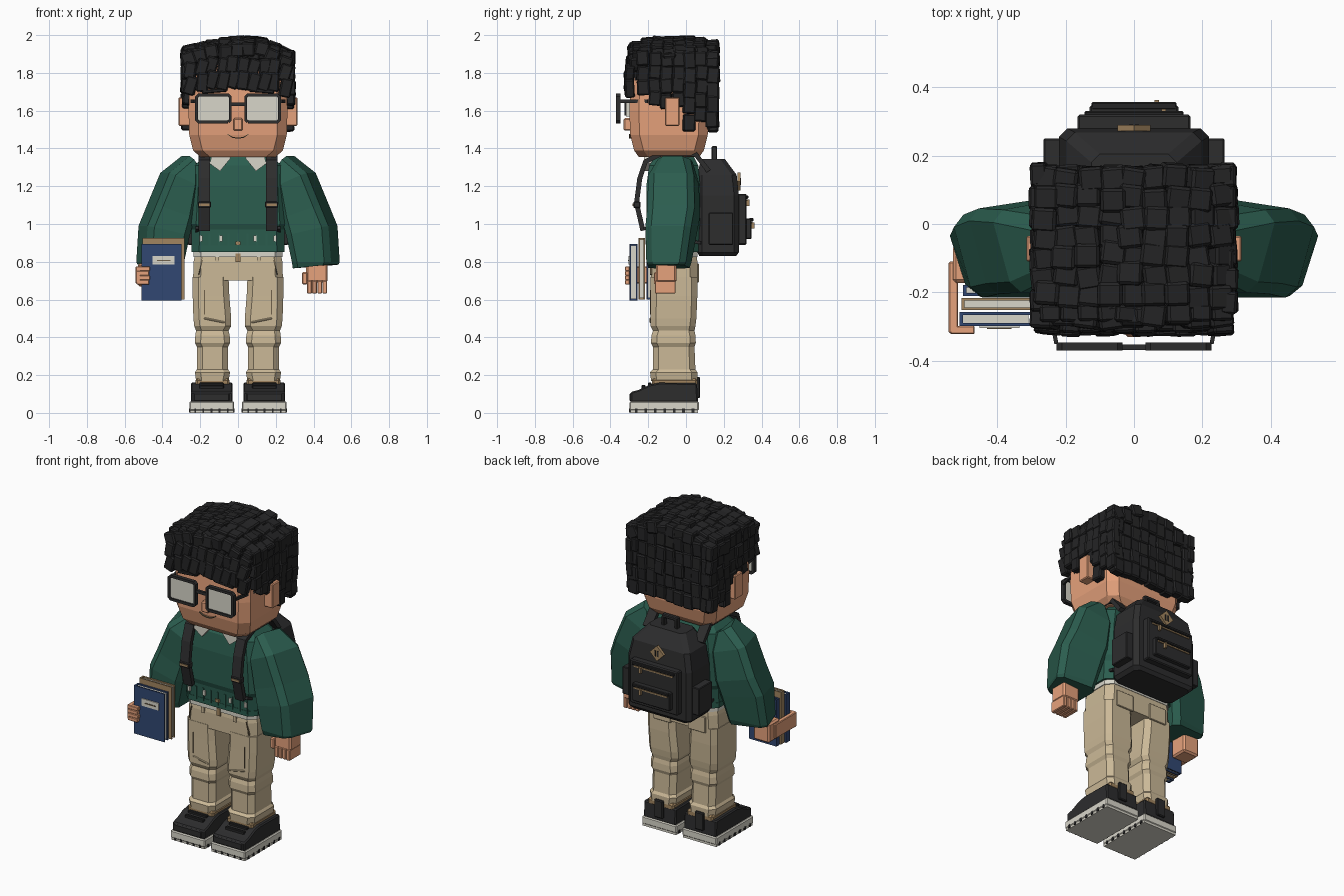
import bpy, bmesh, math, random
from mathutils import Matrix, Euler

random.seed(4)

def material(name, rgb):
    m = bpy.data.materials.new(name)
    m.diffuse_color = (*rgb, 1)
    return m

HAIR = material("hair black", (0.018, 0.018, 0.019))
BLACK = material("black cloth", (0.026, 0.026, 0.027))
SKIN = material("skin", (0.79, 0.36, 0.20))
GREEN = material("green wool", (0.024, 0.109, 0.077))
PANTS = material("khaki", (0.60, 0.485, 0.31))
WHITE = material("off white", (0.69, 0.67, 0.59))
BLUE = material("book blue", (0.031, 0.064, 0.17))
TAN = material("tan brown", (0.36, 0.235, 0.115))
SEAM = material("dark seam", (0.16, 0.12, 0.07))

def finish(name, bm, mat, bevel=0.0):
    bmesh.ops.recalc_face_normals(bm, faces=bm.faces)
    me = bpy.data.meshes.new(name)
    bm.to_mesh(me)
    bm.free()
    me.materials.append(mat)
    ob = bpy.data.objects.new(name, me)
    bpy.context.collection.objects.link(ob)
    if bevel:
        b = ob.modifiers.new("bevel", 'BEVEL')
        b.width, b.segments = bevel, 1
    return ob

def add_block(bm, c, size, rot=(0, 0, 0)):
    m = Matrix.Translation(c) @ Euler(rot).to_matrix().to_4x4() @ Matrix.Diagonal((*size, 1))
    bmesh.ops.create_cube(bm, size=1, matrix=m)

def box(name, x0, x1, y0, y1, z0, z1, mat, bevel=0.0, rot=(0, 0, 0)):
    bm = bmesh.new()
    add_block(bm, ((x0+x1)/2, (y0+y1)/2, (z0+z1)/2), (abs(x1-x0), y1-y0, z1-z0), rot)
    return finish(name, bm, mat, bevel)

def loft(name, rings, mat, s=1, c=0.04, skew=(0, 0)):
    """Rings are (inner x, inner z, outer x, outer z, front y, back y) with chamfered corners.
    Skew pulls the outer front corner inward and the outer back corner forward."""
    bm = bmesh.new()
    loops = []
    for xi, zi, xo, zo, y0, y1 in rings:
        u, v = c / (xo - xi), c / (y1 - y0)
        pts = [(u, 0), (1-u, 0), (1, v), (1, 1-v), (1-u, 1), (u, 1), (0, 1-v), (0, v)]
        loops.append([bm.verts.new((s*(xi + (xo-xi)*a - skew[0]*a*(1-b)),
                                    y0 + (y1-y0)*b - skew[1]*a*b, zi + (zo-zi)*a)) for a, b in pts])
    for A, B in zip(loops, loops[1:]):
        for i in range(8):
            j = (i+1) % 8
            bm.faces.new((A[i], A[j], B[j], B[i]))
    bm.faces.new(loops[0])
    bm.faces.new(loops[-1])
    return finish(name, bm, mat)

def level(z, hx, y0, y1):
    return (-hx, z, hx, z, y0, y1)

def prism(name, pts, a, b, mat, axis='x', bevel=0.0):
    """Extrude a yz outline along x, or an xz outline along y."""
    put = (lambda p, t: (t, p[0], p[1])) if axis == 'x' else (lambda p, t: (p[0], t, p[1]))
    bm = bmesh.new()
    A, B = [[bm.verts.new(put(p, t)) for p in pts] for t in (a, b)]
    bm.faces.new(A)
    bm.faces.new(B)
    for i in range(len(pts)):
        j = (i+1) % len(pts)
        bm.faces.new((A[i], A[j], B[j], B[i]))
    return finish(name, bm, mat, bevel)

def ribbon(name, pts, w0, w1, thick, mat, axis='x'):
    """Band following a path, thickened to both sides."""
    put = (lambda p, t: (t, p[0], p[1])) if axis == 'x' else (lambda p, t: (p[0], t, p[1]))
    bm = bmesh.new()
    rows = [(bm.verts.new(put(p, w0)), bm.verts.new(put(p, w1))) for p in pts]
    for (a, b), (c, d) in zip(rows, rows[1:]):
        bm.faces.new((a, b, d, c))
    ob = finish(name, bm, mat)
    m = ob.modifiers.new("thickness", 'SOLIDIFY')
    m.thickness, m.offset = thick, 0
    return ob

# Head, neck and face
loft("head", [level(1.355, .20, -.25, .07), level(1.39, .238, -.275, .095), level(1.47, .258, -.295, .115),
              level(1.6, .262, -.30, .12), level(1.85, .25, -.29, .11)], SKIN, c=.05)
box("neck", -.1, .1, -.16, .02, 1.3, 1.37, SKIN)
box("nose", -.025, .025, -.33, -.29, 1.495, 1.56, SKIN, .006)
ribbon("mouth", [(-.055, 1.475), (-.03, 1.459), (0, 1.454), (.03, 1.459), (.055, 1.475)], -.302, -.285, .005, SEAM, 'y')
for s in (1, -1):
    box("ear", s*.25, s*.315, -.11, -.035, 1.52, 1.67, SKIN, .005)
    box("eye", s*.09, s*.17, -.318, -.295, 1.57, 1.645, WHITE)
    box("pupil", s*.11, s*.145, -.325, -.31, 1.575, 1.64, HAIR)
    box("eyebrow", s*.06, s*.19, -.325, -.29, 1.695, 1.715, HAIR, .004, (0, s*.08, 0))
    # Glasses: lens inside an octagonal rim
    box("lens", s*.045, s*.215, -.362, -.354, 1.545, 1.68, WHITE)
    rim = [(.052, 1.54), (.208, 1.54), (.219, 1.551), (.219, 1.672), (.208, 1.683), (.052, 1.683),
           (.041, 1.672), (.041, 1.551), (.052, 1.54)]
    ribbon("glasses_rim", [(s*x, z) for x, z in rim], -.37, -.346, .017, BLACK, 'y')
    box("glasses_temple", s*.236, s*.248, -.352, -.20, 1.64, 1.658, BLACK, 0, (0, 0, -s*.2))
box("glasses_bridge", -.042, .042, -.368, -.352, 1.625, 1.643, BLACK)

# Hair: solid core covered in jittered tiles
def crown(x, y):
    d = x - .04
    z = 1.99 - (1.5 if d > 0 else .55) * d*d
    return z - max(0, -y - .2) * .4 - max(0, y - .08) * .3

def jit(a):
    return random.uniform(-a, a)

loft("hair_core", [level(1.72, .265, -.27, .14), level(1.85, .265, -.28, .14), level(1.91, .2, -.2, .11)], HAIR)
box("hair_back_core", -.25, .25, .08, .14, 1.54, 1.8, HAIR)
bm = bmesh.new()
for i in range(9):
    for j in range(8):
        x, y = -.256 + i*.063 + jit(.008), -.265 + j*.057 + jit(.008)
        slope = (crown(x+.02, y) - crown(x-.02, y)) / .04
        add_block(bm, (x, y, crown(x, y) - .038 + jit(.009)), (.073, .07, .075),
                  (jit(.12), -math.atan(slope)*.8 + jit(.1), jit(.16)))
finish("hair_top_tiles", bm, HAIR, .008)

bm = bmesh.new()
for s in (1, -1):
    for i in range(7):
        y = -.225 + i*.061
        low = (1.69, 1.63, 1.62, 1.62, 1.5, 1.55, 1.51)[i]
        n = round((1.91 - low) / .075)
        for k in range(n):
            h = (1.91 - low) / n
            add_block(bm, (s*(.275 + jit(.006)), y + jit(.005), low + (k+.5)*h + jit(.006)),
                      (.048, .066, h*1.1), (jit(.1), jit(.1), jit(.08)))
finish("hair_side_tiles", bm, HAIR, .007)

bm = bmesh.new()
for i in range(9):
    x = -.25 + i*.0625
    for k in range(5):
        add_block(bm, (x + jit(.006), .14 + jit(.006), 1.54 + k*.083 + jit(.01)),
                  (.068, .056, .092), (jit(.07), jit(.08), jit(.08)))
finish("hair_back_tiles", bm, HAIR, .008)

bm = bmesh.new()
for i in range(10):
    x = -.247 + i*.055
    low = 1.71 + jit(.012) - (.03 if abs(x) > .22 else 0)
    for k, (h, y) in enumerate(((.1, -.300), (.09, -.294), (.08, -.262))):
        add_block(bm, (x + jit(.006), y + jit(.005), low + .05 + k*.078), (.062, .05, h),
                  (jit(.08), .18 + jit(.14), jit(.1)))
finish("hair_fringe_tiles", bm, HAIR, .007)

# Sweater, collar and hem
loft("sweater_body", [level(.865, .245, -.195, .065), level(.97, .245, -.20, .07), level(1.0, .262, -.21, .075),
                      level(1.2, .25, -.21, .075), level(1.31, .23, -.195, .065), level(1.36, .18, -.16, .04)], GREEN)
loft("sweater_hem", [level(.852, .247, -.198, .067), level(.885, .247, -.198, .067)], GREEN)
loft("shirt_hem", [level(.825, .235, -.19, .062), level(.86, .235, -.19, .062)], WHITE)
for i in range(9):
    x = -.2 + i*.05
    box("sweater_rib", x-.005, x+.005, -.202, -.19, .87, .95, GREEN)
for x in (-.195, -.09, .09, .195):
    box("hem_tab", x-.008, x+.008, -.209, -.19, .908, .938, WHITE)
box("hem_button", -.012, .012, -.209, -.19, .89, .908, TAN)
for s in (1, -1):
    prism("collar", [(s*.035, 1.353), (s*.14, 1.358), (s*.15, 1.32), (s*.095, 1.28)], -.222, -.15, WHITE, 'y')
    # Sleeves
    loft("sleeve", [(.21, 1.31, .31, 1.36, -.15, .05), (.20, 1.2, .42, 1.27, -.20, .075),
                    (.23, 1.03, .49, 1.10, -.205, .08), (.255, .94, .535, .99, -.215, .062),
                    (.285, .80, .548, .80, -.21, .035), (.29, .765, .543, .785, -.20, .025)],
         GREEN, s, .036, (.065, .04))
    # Backpack straps with buckles
    ribbon("shoulder_strap", [(.12, 1.28), (.05, 1.37), (-.13, 1.372), (-.215, 1.33), (-.245, 1.24), (-.262, 1.11),
                              (-.228, .965)], s*.148, s*.208, .026, BLACK)
    box("strap_buckle", s*.143, s*.213, -.278, -.24, 1.085, 1.12, BLACK, .005)
    box("buckle_bar", s*.15, s*.206, -.282, -.27, 1.096, 1.108, TAN)

# Hanging hand
box("hand", .36, .475, -.16, -.05, .69, .79, SKIN, .01)
for i in range(4):
    box("finger", .366+i*.027, .391+i*.027, -.165, -.055, .632, .70, SKIN, .004)
box("thumb", .338, .368, -.17, -.12, .68, .745, SKIN, .006)

# Hand holding the books
box("holding_palm", -.53, -.42, -.172, -.06, .67, .79, SKIN, .01)
box("holding_side", -.542, -.514, -.32, -.11, .685, .775, SKIN, .004)
for i in range(4):
    box("holding_finger", -.537, -.47+.004*(i % 2), -.322, -.298, .68+i*.024, .703+i*.024, SKIN, .003)

def book(x0, x1, y0, y1, z0, z1, mat):
    box("book_pages", x0+.008, x1-.008, y0+.004, y1-.004, z0+.008, z1-.008, WHITE)
    box("book_cover", x0, x1, y0, y0+.008, z0, z1, mat)
    box("book_cover", x0, x1, y1-.008, y1, z0, z1, mat)
    box("book_spine", x0, x0+.01, y0, y1, z0, z1, mat)

book(-.51, -.30, -.298, -.258, .595, .895, BLUE)
book(-.505, -.282, -.252, -.216, .6, .925, TAN)
book(-.50, -.31, -.21, -.178, .6, .89, BLUE)
box("book_label", -.452, -.335, -.304, -.297, .785, .83, WHITE)
box("label_line", -.43, -.358, -.307, -.303, .803, .809, SEAM)

# Trousers
loft("trouser_hips", [level(.70, .238, -.185, .06), level(.80, .235, -.185, .06), level(.835, .228, -.18, .058)], PANTS)
for s in (1, -1):
    prof = [(.17, .05, .222, -.185, .06), (.215, .042, .228, -.19, .06), (.23, .052, .218, -.175, .05),
            (.35, .052, .218, -.175, .045), (.37, .042, .228, -.185, .052), (.41, .044, .226, -.183, .05),
            (.435, .05, .222, -.175, .045), (.46, .036, .232, -.188, .05), (.5, .036, .236, -.188, .055),
            (.62, .046, .24, -.187, .06), (.72, .05, .24, -.187, .06)]
    loft("trouser_leg", [(xi, z, xo, z, y0, y1) for z, xi, xo, y0, y1 in prof], PANTS, s, .03)
    box("leg_crease", s*.176, s*.18, -.191, -.18, .52, .65, SEAM)
    box("pocket_slit", s*.196, s*.2, -.191, -.18, .73, .81, SEAM, 0, (0, s*-.25, 0))
    box("knee_fold", s*.07, s*.18, -.192, -.18, .485, .495, PANTS, .003, (0, s*-.2, 0))
    box("back_pocket", s*.06, s*.18, .055, .068, .69, .79, PANTS, .003)
    box("belt_loop", s*.10, s*.12, -.192, -.17, .79, .825, PANTS)
    box("ankle_cuff", s*.045, s*.225, -.18, .06, .14, .182, TAN, .01)
    # Shoes
    box("shoe_sole", s*.02, s*.258, -.30, .068, .012, .06, WHITE, .006)
    box("sole_base", s*.024, s*.254, -.295, .064, 0, .02, WHITE)
    prism("shoe_upper", [(-.293, .055), (-.293, .11), (-.25, .122), (-.19, .15), (-.14, .16), (.058, .157), (.064, .055)],
          s*.028, s*.25, BLACK, 'x', .007)
    box("shoe_toe_cap", s*.045, s*.235, -.298, -.25, .06, .105, BLACK, .006)
    for i in range(3):
        box("shoe_lace", s*.075, s*.205, -.235+i*.033, -.215+i*.033, .125+i*.013, .147+i*.013, HAIR, .004)
    box("heel_tab", s*.11, s*.17, .05, .075, .08, .19, BLACK, .005)
    for i in range(7):
        y = -.27 + i*.05
        for x in (.0185, .2505):
            box("tread_notch", s*x, s*(x+.009), y, y+.014, .003, .024, BLACK)
    for i in range(5):
        box("toe_notch", s*(.05+i*.043), s*(.059+i*.043), -.301, -.292, .003, .022, BLACK)
box("trouser_fly", -.012, .012, -.193, -.18, .80, .845, TAN)

# Backpack
loft("backpack_body", [level(.83, .20, .07, .265), level(.85, .22, .06, .28), level(1.15, .22, .06, .28),
                       level(1.26, .198, .06, .268), level(1.345, .125, .08, .205)], BLACK, c=.025)
box("front_pocket", -.165, .165, .27, .32, .89, 1.16, BLACK, .006)
box("small_pocket", -.13, .13, .31, .347, .92, 1.03, BLACK, .005)
for name, hx, y, z in (("upper_zip", .135, .322, 1.125), ("lower_zip", .115, .349, 1.005)):
    box(name+"_flap", -hx-.01, hx+.01, y-.015, y+.008, z+.008, z+.026, HAIR, .004)
    box(name, -hx, hx, y-.01, y+.004, z-.003, z+.005, TAN)
    box(name+"_pull", hx-.055, hx-.042, y-.005, y+.014, z-.03, z+.004, TAN)
box("emblem", -.034, .034, .272, .289, 1.191, 1.259, TAN, 0, (0, math.pi/4, 0))
for s in (1, -1):
    box("emblem_slot", s*.005, s*.013, .286, .292, 1.207, 1.243, BLACK)
    box("side_pocket", s*.21, s*.265, .12, .25, .89, 1.06, BLACK, .004)
    box("handle_post", s*.035, s*.055, .135, .165, 1.33, 1.40, BLACK, .004)
    ribbon("lower_strap", [(-.225, .98), (-.10, .93), (.08, .90)], s*.20, s*.225, .015, BLACK)
box("handle_grip", -.055, .055, .135, .165, 1.39, 1.412, BLACK, .005)
